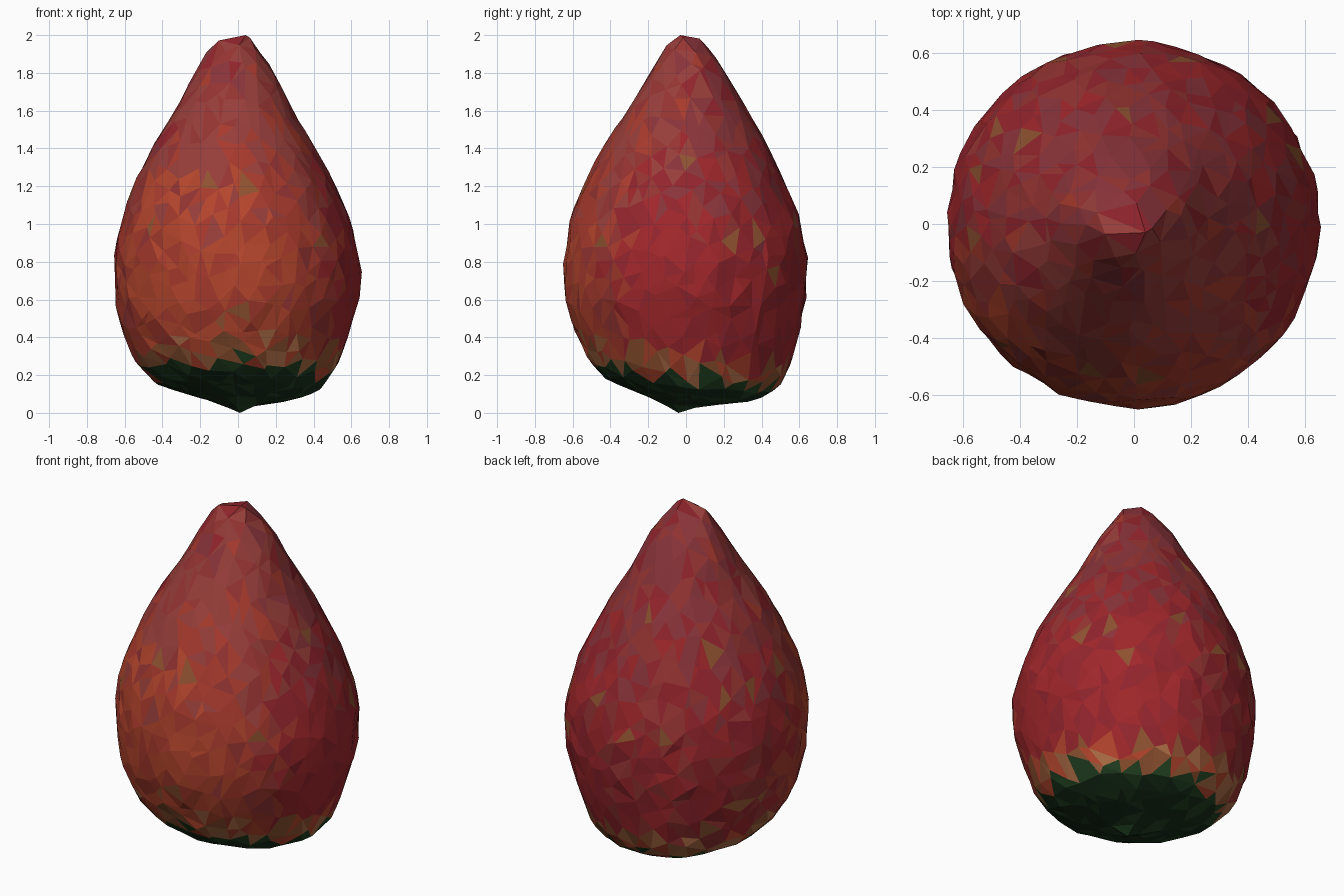
import bpy, bmesh, math, random
from mathutils import Vector

if "Cube" in bpy.data.objects:
    bpy.data.objects.remove(bpy.data.objects["Cube"])

random.seed(7)

# Profile rings, bottom to top: z, x min, x max, y min, y max
PROFILE = [
    (0.00, 0.01, 0.01, -0.04, -0.04), (0.05, -0.12, 0.13, -0.15, 0.11),
    (0.09, -0.28, 0.28, -0.29, 0.32), (0.14, -0.45, 0.43, -0.43, 0.45),
    (0.24, -0.55, 0.51, -0.53, 0.53), (0.40, -0.61, 0.585, -0.585, 0.59),
    (0.60, -0.65, 0.645, -0.64, 0.64), (0.80, -0.66, 0.655, -0.65, 0.645),
    (1.00, -0.63, 0.605, -0.625, 0.615), (1.20, -0.555, 0.52, -0.55, 0.535),
    (1.40, -0.465, 0.41, -0.445, 0.445), (1.60, -0.335, 0.295, -0.315, 0.325),
    (1.80, -0.235, 0.20, -0.19, 0.22), (1.92, -0.16, 0.115, -0.12, 0.13),
    (1.98, -0.10, 0.075, -0.085, 0.08), (2.00, 0.04, 0.04, -0.03, -0.03),
]

# Cumulative surface area, so points spread evenly over the berry
radius = [(p[2] - p[1]) / 2 for p in PROFILE]
area = [0.0]
for i in range(1, len(PROFILE)):
    slant = math.hypot(PROFILE[i][0] - PROFILE[i - 1][0], radius[i] - radius[i - 1])
    area.append(area[-1] + slant * (radius[i] + radius[i - 1]))


def berry_point(d):
    """Carry a unit-sphere direction onto the berry surface."""
    a = (d.z + 1) / 2 * area[-1]
    i = 1
    while i < len(area) - 1 and area[i] < a:
        i += 1
    r0, r1 = radius[i - 1], radius[i]
    f = min(1, max(0, (a - area[i - 1]) / (area[i] - area[i - 1])))
    if abs(r1 - r0) > 1e-4:      # area grows with the square of the radius
        f = (math.sqrt(max(0, r0 * r0 + f * (r1 * r1 - r0 * r0))) - r0) / (r1 - r0)
    z, x0, x1, y0, y1 = [p + (q - p) * f for p, q in zip(PROFILE[i - 1], PROFILE[i])]
    t = math.atan2(d.y, d.x)
    bump = random.uniform(0.985, 1.009)
    x = (x0 + x1) / 2 + (x1 - x0) / 2 * math.cos(t) * bump
    y = (y0 + y1) / 2 + (y1 - y0) / 2 * math.sin(t) * bump
    tilt = min(1, z / 0.05) * max(0, min(1, (0.5 - z) / 0.25))
    return Vector((x, y, z - tilt * (0.06 * x + 0.10 * y)))


# Irregular triangle net: jittered spiral of points on a sphere, hulled
net = bmesh.new()
COUNT = 680
for k in range(COUNT):
    z = -1 + 2 * k / (COUNT - 1)
    t = k * math.pi * (3 - math.sqrt(5))
    r = math.sqrt(max(0, 1 - z * z))
    v = Vector((r * math.cos(t), r * math.sin(t), z))
    if 0 < k < COUNT - 1:
        v += Vector([random.uniform(-0.045, 0.045) for _ in range(3)])
    net.verts.new(v.normalized())
bmesh.ops.convex_hull(net, input=net.verts[:])
for v in net.verts:
    v.co = berry_point(v.co)
bmesh.ops.recalc_face_normals(net, faces=net.faces[:])

# Skin and leaf colours
COLOURS = {
    "orange": (0.46, 0.060, 0.026), "orange_red": (0.39, 0.042, 0.026),
    "red": (0.35, 0.020, 0.024), "crimson": (0.29, 0.018, 0.026),
    "rose": (0.31, 0.048, 0.042), "rose_red": (0.30, 0.034, 0.032),
    "mauve": (0.25, 0.034, 0.042),
    "tan": (0.42, 0.15, 0.06), "ochre": (0.28, 0.085, 0.03),
    "leaf": (0.016, 0.055, 0.016), "leaf_dark": (0.009, 0.03, 0.010),
}
NAMES = list(COLOURS)
MATS = []
for name, rgb in COLOURS.items():
    m = bpy.data.materials.new(name)
    m.diffuse_color = (*rgb, 1)
    m.use_nodes = True
    m.node_tree.nodes["Principled BSDF"].inputs["Base Color"].default_value = m.diffuse_color
    MATS.append(m)


def face_colour(c):
    n = random.uniform(-1, 1)
    edge = 0.20 - 0.14 * c.y
    if c.z < edge + 0.035 * n:
        return "leaf" if random.random() < 0.3 or c.z > edge - 0.04 else "leaf_dark"
    if c.z < edge + 0.11 + 0.05 * n:
        return random.choice(["tan", "ochre", "orange"])
    if random.random() < 0.025 and c.z < 1.5:
        return "ochre"
    # Orange low on the front left, red to the sides, rosy towards the tip
    if c.z > 1.15 + 0.3 * n:
        front = ["rose", "rose", "rose_red", "orange_red"]
        back = ["mauve", "mauve", "rose_red", "crimson"]
        return random.choice(front if c.y < 0.25 * n - 0.05 else back)
    warmth = -c.y - 0.35 * c.x + 0.2 * (0.7 - c.z) + 0.15 * n
    if warmth > 0.42:
        return random.choice(["orange", "orange", "orange_red"])
    if warmth > 0.2:
        return random.choice(["orange_red", "orange_red", "rose_red"])
    if c.y > 0.1 and c.x < 0.1:
        return random.choice(["crimson", "rose_red", "red"])
    return random.choice(["red", "red", "crimson"])


def make_part(name, faces):
    """Copy the chosen coloured faces of the net into their own object."""
    bm = bmesh.new()
    verts = {}
    for f, colour in faces:
        for v in f.verts:
            if v not in verts:
                verts[v] = bm.verts.new(v.co)
        bm.faces.new([verts[v] for v in f.verts]).material_index = NAMES.index(colour)
    mesh = bpy.data.meshes.new(name)
    bm.to_mesh(mesh)
    bm.free()
    for m in MATS:
        mesh.materials.append(m)
    bpy.context.collection.objects.link(bpy.data.objects.new(name, mesh))


coloured = [(f, face_colour(f.calc_center_median())) for f in net.faces]
make_part("berry", [p for p in coloured if not p[1].startswith("leaf")])
make_part("leaf_cap", [p for p in coloured if p[1].startswith("leaf")])
net.free()
